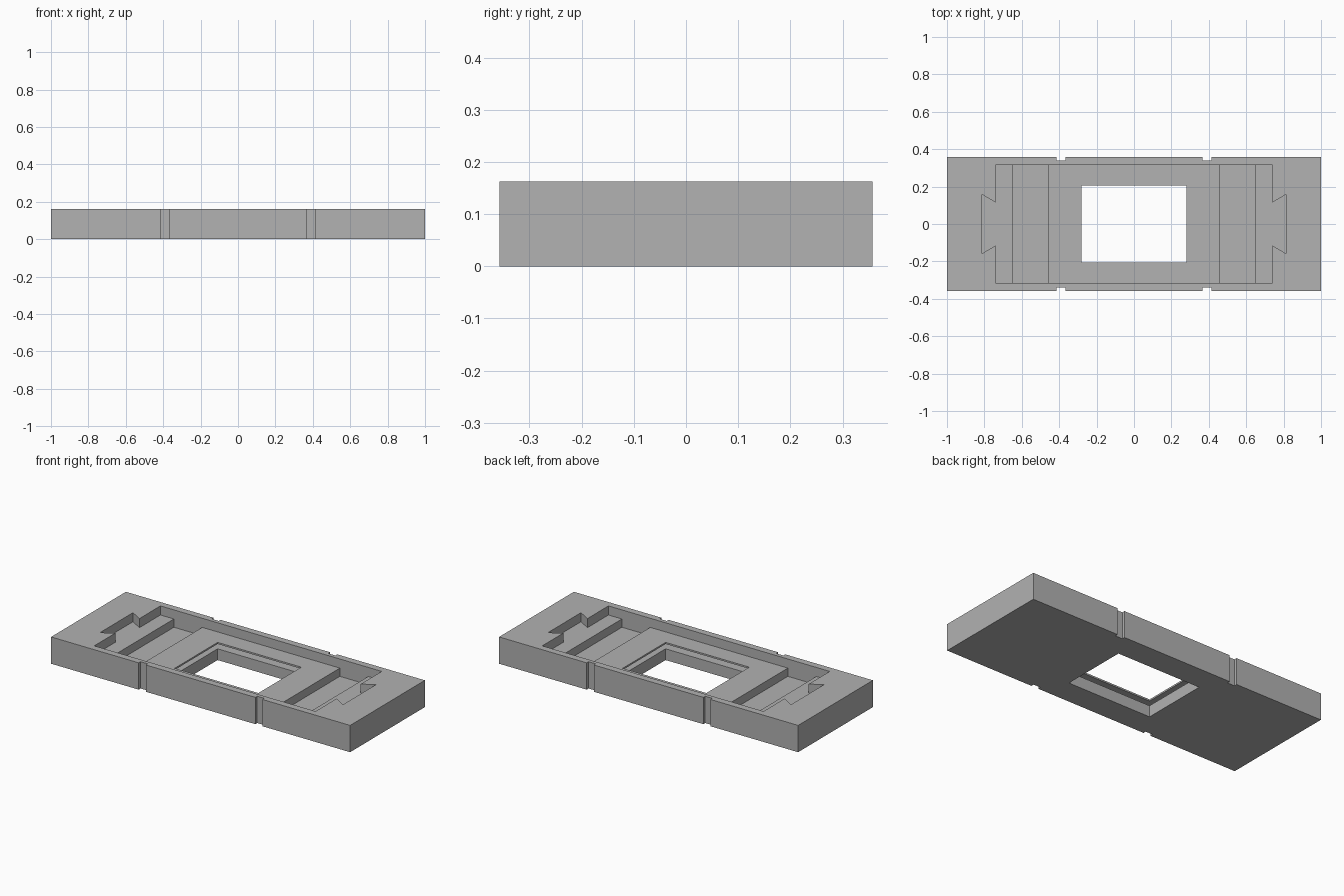
import bpy
import bmesh

cube = bpy.data.objects.get("Cube")
if cube:
    bpy.data.objects.remove(cube, do_unlink=True)

HEIGHT, LEDGE_Z, CHANNEL_Z = 0.162, 0.107, 0.057
HALF_X, HALF_Y = 1.0, 0.357
POCKET_X, POCKET_Y = 0.74, 0.316

grey = bpy.data.materials.new("plain grey")
grey.use_nodes = True
colour = (0.445, 0.445, 0.445, 1)
grey.diffuse_color = colour
grey.node_tree.nodes["Principled BSDF"].inputs["Base Color"].default_value = colour


def prism(name, outline, z0, z1):
    """Extrude a flat outline from z0 up to z1."""
    bm = bmesh.new()
    face = bm.faces.new([bm.verts.new((x, y, z0)) for x, y in outline])
    top = bmesh.ops.extrude_face_region(bm, geom=[face])["geom"]
    verts = [v for v in top if isinstance(v, bmesh.types.BMVert)]
    bmesh.ops.translate(bm, verts=verts, vec=(0, 0, z1 - z0))
    bmesh.ops.recalc_face_normals(bm, faces=bm.faces)
    mesh = bpy.data.meshes.new(name)
    bm.to_mesh(mesh)
    bm.free()
    mesh.materials.append(grey)
    obj = bpy.data.objects.new(name, mesh)
    bpy.context.collection.objects.link(obj)
    return obj


def rect(x0, x1, y0, y1):
    return [(x0, y0), (x1, y0), (x1, y1), (x0, y1)]


def cut(cutter):
    """Subtract the cutter from the tray, then discard it."""
    cutter.hide_render = True
    mod = tray.modifiers.new("cut", "BOOLEAN")
    mod.operation, mod.solver, mod.object = "DIFFERENCE", "EXACT", cutter
    bpy.context.view_layer.objects.active = tray
    bpy.ops.object.modifier_apply(modifier=mod.name)
    bpy.data.objects.remove(cutter, do_unlink=True)


# Solid tray with four edge notches in its outline
half_edge = [(-HALF_X, -HALF_Y)]
for x in (-0.39, 0.39):
    half_edge += [(x - 0.024, -HALF_Y), (x - 0.024, -HALF_Y + 0.018),
                  (x + 0.024, -HALF_Y + 0.018), (x + 0.024, -HALF_Y)]
half_edge.append((HALF_X, -HALF_Y))
tray = prism("tray", half_edge + [(-x, -y) for x, y in half_edge], 0, HEIGHT)

# Shallow pocket with a dovetail at each end
right_end = [(POCKET_X, -POCKET_Y), (POCKET_X, -0.115), (0.813, -0.158),
             (0.813, 0.158), (POCKET_X, 0.115), (POCKET_X, POCKET_Y)]
pocket = right_end + [(-x, -y) for x, y in right_end]
cut(prism("pocket_cutter", pocket, LEDGE_Z, HEIGHT + 0.1))

# Deeper cross channels on both sides of the middle platform
for x0, x1 in ((-0.65, -0.46), (0.46, 0.65)):
    cut(prism("channel_cutter", rect(x0, x1, -POCKET_Y, POCKET_Y),
              CHANNEL_Z, HEIGHT + 0.1))

# Window through the platform, with a hidden slot around it
cut(prism("window_cutter", rect(-0.28, 0.28, -0.205, 0.205), -0.1, HEIGHT + 0.1))
cut(prism("slot_cutter", rect(-0.37, 0.37, -0.29, 0.29), 0.068, 0.097))
